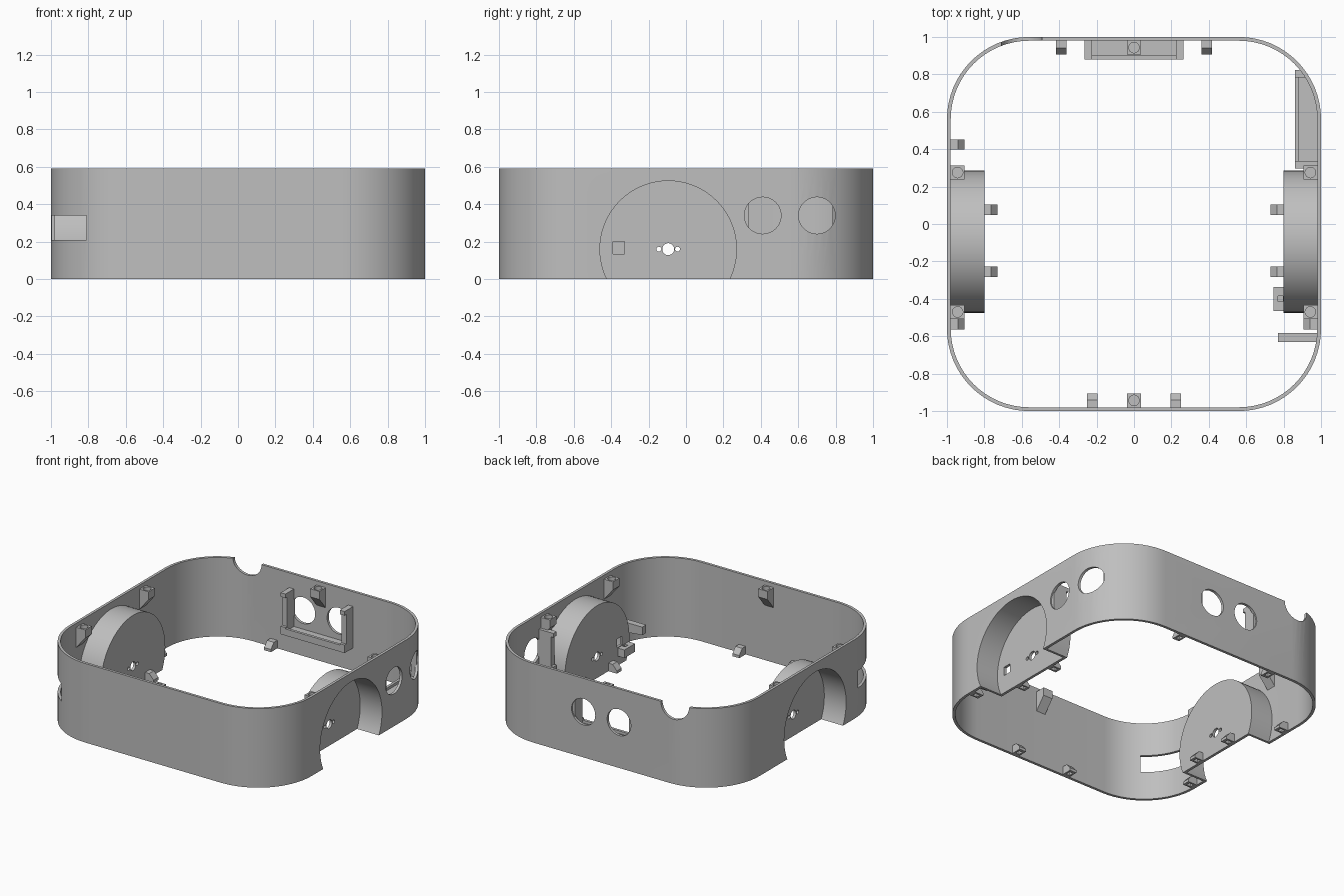
import bpy, bmesh, math
from mathutils import Vector

if "Cube" in bpy.data.objects:
    bpy.data.objects.remove(bpy.data.objects["Cube"], do_unlink=True)

grey = bpy.data.materials.new("plain_grey")
grey.use_nodes = True
COLOUR = (0.52, 0.52, 0.52, 1)
grey.diffuse_color = COLOUR
grey.node_tree.nodes["Principled BSDF"].inputs["Base Color"].default_value = COLOUR

HEIGHT, WALL, AXLE_Y, AXLE_Z = 0.59, 0.02, -0.095, 0.16


def prism(name, points, sweep):
    """Solid made by sweeping a flat outline along a vector."""
    bm = bmesh.new()
    face = bm.faces.new([bm.verts.new(p) for p in points])
    new = bmesh.ops.extrude_face_region(bm, geom=[face])["geom"]
    bmesh.ops.translate(bm, vec=Vector(sweep),
                        verts=[v for v in new if isinstance(v, bmesh.types.BMVert)])
    bmesh.ops.recalc_face_normals(bm, faces=bm.faces)
    mesh = bpy.data.meshes.new(name)
    bm.to_mesh(mesh)
    bm.free()
    mesh.materials.append(grey)
    obj = bpy.data.objects.new(name, mesh)
    bpy.context.collection.objects.link(obj)
    return obj


def box(name, x, y, z):
    base = [(x[0], y[0], z[0]), (x[1], y[0], z[0]), (x[1], y[1], z[0]), (x[0], y[1], z[0])]
    return prism(name, base, (0, 0, z[1] - z[0]))


def rod(name, start, axis, length, radius, sides=48):
    """Cylinder along axis 0, 1 or 2."""
    pts = []
    for i in range(sides):
        a = math.tau * i / sides
        p = list(start)
        p[(axis + 1) % 3] += radius * math.cos(a)
        p[(axis + 2) % 3] += radius * math.sin(a)
        pts.append(p)
    sweep = [0, 0, 0]
    sweep[axis] = length
    return prism(name, pts, sweep)


def rounded_block(name, half, radius, z0, z1, steps=16):
    pts = []
    for q, (sx, sy) in enumerate([(1, 1), (-1, 1), (-1, -1), (1, -1)]):
        for i in range(steps + 1):
            a = math.pi / 2 * (q + i / steps)
            pts.append((sx * (half - radius) + radius * math.cos(a),
                        sy * (half - radius) + radius * math.sin(a), z0))
    return prism(name, pts, (0, 0, z1 - z0))


def combine(obj, tool, operation="DIFFERENCE"):
    mod = obj.modifiers.new("cut", "BOOLEAN")
    mod.operation, mod.solver, mod.object = operation, "EXACT", tool
    bpy.context.view_layer.objects.active = obj
    bpy.ops.object.modifier_apply(modifier=mod.name)
    bpy.data.objects.remove(tool, do_unlink=True)


def wall_part(name, origin, inward, profile, half_width):
    """Profile of (distance from wall, height), swept along the wall."""
    n = Vector((*inward, 0))
    t = Vector((-inward[1], inward[0], 0))
    base = Vector((*origin, 0)) - t * half_width
    return prism(name, [base + n * u + Vector((0, 0, z)) for u, z in profile],
                 t * 2 * half_width)


# Outer wall
shell = rounded_block("outer_wall", 1, 0.44, 0, HEIGHT)
combine(shell, rounded_block("cutter", 1 - WALL, 0.44 - WALL, -0.1, HEIGHT + 0.1))

# Wheel wells, merged into the wall and then hollowed from outside
for side in (-1, 1):
    drum = rod("drum", (side * 0.8, AXLE_Y, AXLE_Z), 0, side * 0.19, 0.38, 72)
    combine(drum, box("cutter", (-2, 2), (-1, 1), (-1, 0)))
    combine(shell, drum, "UNION")
    combine(shell, rod("cutter", (side * 0.82, AXLE_Y, AXLE_Z), 0, side * 0.3, 0.365, 72))
    for dy, r in ((0, 0.032), (-0.05, 0.013), (0.05, 0.013)):
        combine(shell, rod("cutter", (side * 0.7, AXLE_Y + dy, AXLE_Z), 0, side * 0.2, r, 24))

# Window in the left well, sensor holes, top notch and corner slot
combine(shell, box("cutter", (0.7, 0.9), (-0.39, -0.33), (0.135, 0.2)))
for y in (0.41, 0.70):
    combine(shell, rod("cutter", (0.6, y, 0.34), 0, 0.6, 0.098))
for x in (-0.147, 0.147):
    combine(shell, rod("cutter", (x, 0.8, 0.34), 1, 0.4, 0.098))
combine(shell, rod("cutter", (-0.6, 0.8, HEIGHT), 1, 0.4, 0.108))
combine(shell, box("cutter", (-1.2, -0.81), (-1.2, -0.6), (0.21, 0.34)))

# Screw posts near the top rim
POST = [(-0.01, 0.56), (0.075, 0.56), (0.075, 0.5), (0, 0.41), (-0.01, 0.41)]
posts = [((s * 0.98, y), (-s, 0)) for s in (-1, 1) for y in (0.275, -0.47)]
posts += [((0, 0.98), (0, -1)), ((0, -0.98), (0, 1))]
for origin, inward in posts:
    post = wall_part("screw_post", origin, inward, POST, 0.038)
    centre = [o + 0.037 * i for o, i in zip(origin, inward)]
    combine(post, rod("cutter", (*centre, 0.51), 2, 0.1, 0.028, 24))

# Clip tabs along the bottom edge, hollow underneath
TAB = [(-0.01, 0), (0.075, 0), (0.075, 0.02), (0.04, 0.06), (-0.01, 0.06)]
POCKET = [(0.018, -0.02), (0.055, -0.02), (0.055, 0.03), (0.018, 0.03)]
tabs = [((s * 0.805, y), (-s, 0)) for s in (-1, 1) for y in (0.075, -0.255)]
tabs += [((s * 0.98, -0.535), (-s, 0)) for s in (-1, 1)] + [((-0.98, 0.425), (1, 0))]
tabs += [((x, 0.98), (0, -1)) for x in (-0.39, 0.39)]
tabs += [((x, -0.98), (0, 1)) for x in (-0.222, 0.222)]
for origin, inward in tabs:
    tab = wall_part("clip_tab", origin, inward, TAB, 0.028)
    combine(tab, wall_part("cutter", origin, inward, POCKET, 0.015))


# Sensor brackets: tray, lip and two end posts
def bracket(name, origin, inward, reach):
    t = (-inward[1], inward[0])

    def piece(part, shift, u0, u1, z0, z1, half):
        o = (origin[0] + t[0] * shift, origin[1] + t[1] * shift)
        obj = wall_part(name + part, o, inward,
                        [(u0, z0), (u1, z0), (u1, z1), (u0, z1)], half)
        combine(obj, rounded_block("limit", 0.99, 0.43, -0.1, 1), "INTERSECT")
        return obj

    piece("_tray", 0, -0.01, reach, 0.17, 0.2, 0.264)
    piece("_lip", 0, reach - 0.02, reach, 0.2, 0.22, 0.225)
    for s in (-1, 1):
        piece("_end_post", s * 0.244, -0.01, reach - 0.02, 0.2, 0.48, 0.02)
        for z in (0.2, 0.45):
            piece("_end_catch", s * 0.244, reach - 0.02, reach, z, z + 0.03, 0.02)


bracket("back_sensor", (0, 0.98), (0, -1), 0.1)
bracket("side_sensor", (0.98, 0.56), (-1, 0), 0.12)

# Small switch mount below the window, and support arm beside it
mount = box("switch_mount", (0.745, 0.805), (-0.465, -0.338), (0.07, 0.13))
combine(mount, box("cutter", (0.77, 0.797), (-0.415, -0.385), (0.1, 0.2)))
wall_part("support_arm", (0.985, -0.607), (-1, 0),
          [(0, 0.12), (0.215, 0.14), (0.215, 0.2), (0, 0.2)], 0.023)

# Smooth curves, sharp edges
for obj in bpy.context.scene.objects:
    obj.select_set(obj.type == "MESH")
bpy.context.view_layer.objects.active = shell
bpy.ops.object.shade_smooth_by_angle(angle=math.radians(30))
